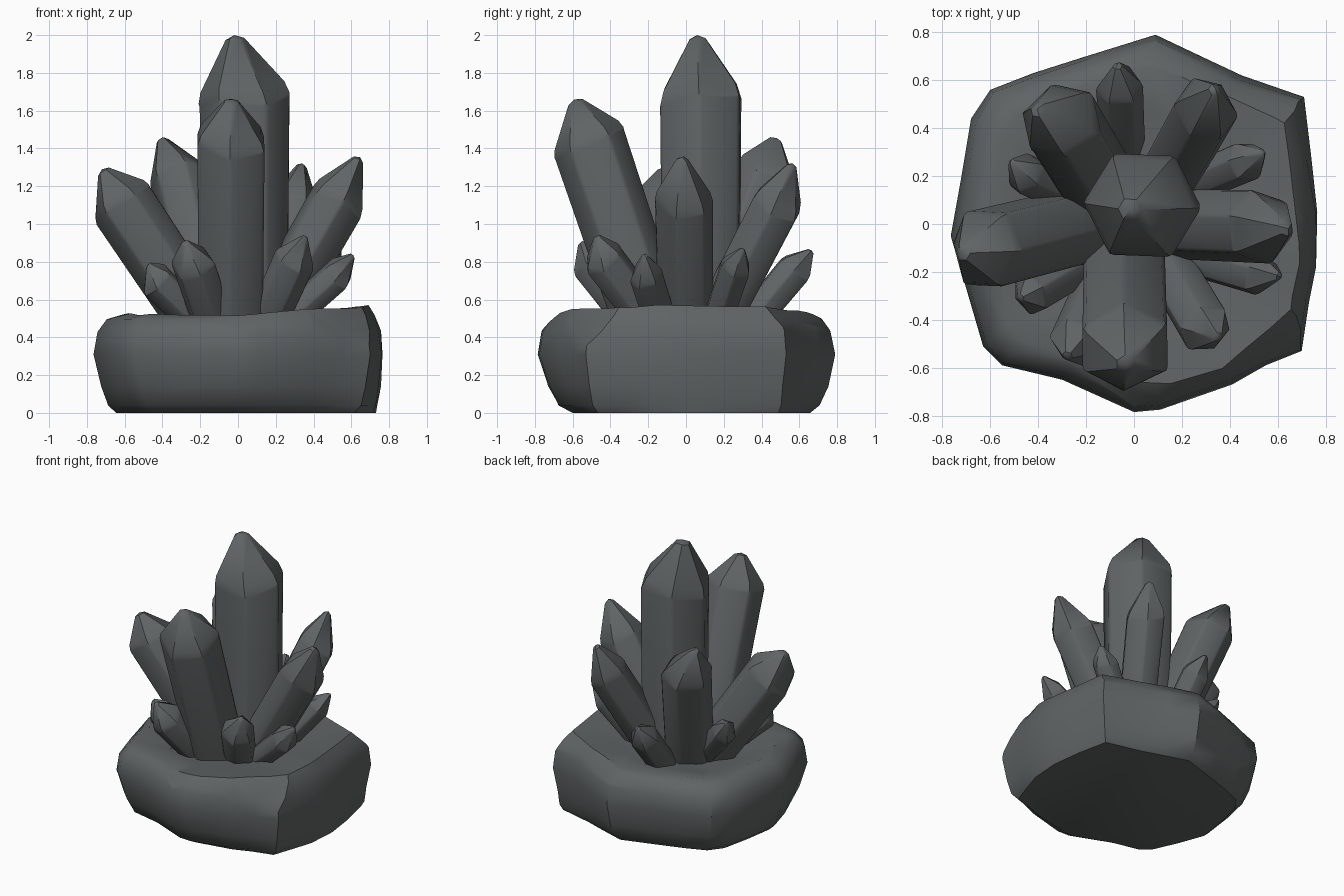
import bpy, bmesh, math, random
from mathutils import Vector

if "Cube" in bpy.data.objects:
    bpy.data.objects.remove(bpy.data.objects["Cube"])

random.seed(4)

stone = bpy.data.materials.new("dark_grey_stone")
stone.diffuse_color = (0.115, 0.127, 0.127, 1)
stone.use_nodes = True
stone.node_tree.nodes["Principled BSDF"].inputs["Base Color"].default_value = stone.diffuse_color


def finish(bm, name, angle):
    """Smooth shading with sharp edges above the angle, then make the object."""
    bmesh.ops.recalc_face_normals(bm, faces=bm.faces[:])
    for f in bm.faces:
        f.smooth = True
    for e in bm.edges:
        e.smooth = e.calc_face_angle(0) < math.radians(angle)
    mesh = bpy.data.meshes.new(name)
    bm.to_mesh(mesh)
    bm.free()
    mesh.materials.append(stone)
    ob = bpy.data.objects.new(name, mesh)
    bpy.context.collection.objects.link(ob)
    return ob


def skin(bm, rings):
    """Join successive rings of vertices with quads."""
    for a, b in zip(rings, rings[1:]):
        n = len(a)
        for i in range(n):
            j = (i + 1) % n
            bm.faces.new((a[i], a[j], b[j], b[i]))


def crystal(name, base, shoulder, tip, r, twist):
    """Six-sided leaning prism with an irregular blunt point."""
    base, shoulder, tip = Vector(base), Vector(shoulder), Vector(tip)
    axis = (shoulder - base).normalized()
    base -= axis * 0.14                      # bury the root in the rock
    u = Vector((1, 0, 0))
    if math.hypot(axis.x, axis.y) > 0.05:
        u = axis.cross(Vector((0, 0, 1))).normalized()
    v = axis.cross(u)
    dirs = []
    for i in range(6):
        a = math.radians(60 * i + twist + random.uniform(-4, 4))
        dirs.append(u * math.cos(a) + v * math.sin(a))
    jag = [random.uniform(-0.18, 0.18) * r for _ in range(6)]
    bm = bmesh.new()

    def ring(centre, scale, wobble):
        return [bm.verts.new(centre + d * r * scale + axis * j * wobble)
                for d, j in zip(dirs, jag)]

    rings = [ring(base, 0.95, 0),
             ring(shoulder, 1.0, 1),
             ring(shoulder.lerp(tip, 0.22), 0.9, 1),
             ring(shoulder.lerp(tip, 0.94), 0.2, 0.2)]
    skin(bm, rings)
    bm.faces.new(rings[0])
    apex = bm.verts.new(tip)
    for i in range(6):
        bm.faces.new((rings[3][i], rings[3][(i + 1) % 6], apex))
    # soften the long prism edges
    long_edges = [bm.edges.get((rings[0][i], rings[1][i])) for i in range(6)]
    bmesh.ops.bevel(bm, geom=long_edges, offset=r * 0.08, segments=1,
                    affect='EDGES', profile=0.5)
    return finish(bm, name, 35)


# Crystals: name, root, shoulder centre, tip, radius, twist
CRYSTALS = [
    ("centre_crystal", (0.035, 0.08, 0.5), (0.035, 0.078, 1.64), (-0.02, 0.06, 2.0), 0.247, 0),
    ("front_crystal", (-0.035, -0.20, 0.5), (-0.033, -0.51, 1.42), (-0.035, -0.59, 1.66), 0.205, 30),
    ("left_crystal", (-0.21, 0.0, 0.5), (-0.61, -0.1, 1.10), (-0.72, -0.12, 1.29), 0.18, 15),
    ("back_left_crystal", (-0.12, 0.13, 0.5), (-0.30, 0.425, 1.24), (-0.405, 0.48, 1.455), 0.175, 10),
    ("right_crystal", (0.17, 0.0, 0.5), (0.52, -0.01, 1.11), (0.645, -0.02, 1.355), 0.16, 15),
    ("back_right_crystal", (0.13, 0.17, 0.5), (0.30, 0.475, 1.09), (0.34, 0.565, 1.32), 0.142, 25),
    ("small_back_crystal", (-0.05, 0.36, 0.5), (-0.06, 0.56, 0.74), (-0.07, 0.665, 0.86), 0.102, 0),
    ("small_left_back_crystal", (-0.22, 0.1, 0.5), (-0.45, 0.205, 0.76), (-0.515, 0.26, 0.86), 0.09, 20),
    ("small_right_back_crystal", (0.25, 0.17, 0.5), (0.465, 0.26, 0.77), (0.54, 0.30, 0.87), 0.088, 10),
    ("small_right_crystal", (0.27, -0.14, 0.5), (0.515, -0.21, 0.72), (0.61, -0.22, 0.835), 0.092, 20),
    ("small_front_right_crystal", (0.16, -0.2, 0.5), (0.30, -0.435, 0.81), (0.355, -0.475, 0.935), 0.116, 20),
    ("small_front_left_crystal", (-0.14, -0.27, 0.5), (-0.23, -0.48, 0.77), (-0.28, -0.555, 0.905), 0.12, 10),
    ("small_left_front_crystal", (-0.23, -0.17, 0.5), (-0.425, -0.285, 0.69), (-0.475, -0.31, 0.785), 0.1, 25),
]
for c in CRYSTALS:
    crystal(*c)

# Rock base: irregular outline, tucked in at the foot and the rim
OUTLINE = [(0.09, 0.79), (-0.2, 0.70), (-0.42, 0.63), (-0.6, 0.56), (-0.68, 0.44),
           (-0.72, 0.2), (-0.765, -0.05), (-0.70, -0.27), (-0.63, -0.51), (-0.55, -0.59),
           (-0.3, -0.65), (0.0, -0.785), (0.11, -0.775), (0.41, -0.67), (0.55, -0.59),
           (0.70, -0.53), (0.73, -0.33), (0.76, -0.18), (0.765, 0.05), (0.74, 0.28),
           (0.71, 0.53), (0.45, 0.62), (0.28, 0.70)]

bm = bmesh.new()
rings = []
# level height, how far the level follows the foot / rim shrink, surface noise
for z, foot, rim, noise in [(0.0, 1.0, 0, 0), (0.04, 0.55, 0, 0.008), (0.14, 0.22, 0, 0.012),
                            (0.31, 0, 0, 0), (0.43, 0, 0.1, 0.01), (0.495, 0, 0.5, 0.012),
                            (0.525, 0, 1.0, 0.012)]:
    ring = []
    for x, y in OUTLINE:
        foot_s = 0.10 - 0.07 * x - 0.04 * y + 0.17 * y * y
        rim_s = 0.13 - 0.06 * x + 0.02 * y
        s = 1 - foot * foot_s - rim * rim_s - random.uniform(0, 2) * noise
        lift = rim * (0.055 * max(x, 0) + random.uniform(-0.008, 0.004))
        ring.append(bm.verts.new((x * s, y * s, z + lift)))
    rings.append(ring)
# dished top
for s, z in [(0.62, 0.51), (0.35, 0.485)]:
    rings.append([bm.verts.new((x * s, y * s, z + 0.03 * x + random.uniform(-0.008, 0.008)))
                  for x, y in OUTLINE])
skin(bm, rings)
bm.faces.new(rings[0])
bm.faces.new(rings[-1])

# Chipped corners cut off by planes
for co, no in [((0.60, -0.46, 0.50), (0.5, -0.6, 0.6)),
               ((-0.67, 0.45, 0.47), (-0.7, 0.4, 0.6)),
               ((-0.05, -0.665, 0.505), (-0.1, -0.6, 0.8)),
               ((0.42, 0.58, 0.49), (0.25, 0.65, 0.7)),
               ((0.71, 0.12, 0.51), (0.75, 0.1, 0.6)),
               ((-0.62, -0.50, 0.48), (-0.6, -0.5, 0.5))]:
    cut = bmesh.ops.bisect_plane(bm, geom=bm.verts[:] + bm.edges[:] + bm.faces[:],
                                 plane_co=co, plane_no=no, clear_outer=True)
    edges = [e for e in cut["geom_cut"] if isinstance(e, bmesh.types.BMEdge)]
    bmesh.ops.contextual_create(bm, geom=edges)
bmesh.ops.holes_fill(bm, edges=[e for e in bm.edges if e.is_boundary], sides=0)
finish(bm, "rock_base", 35)
